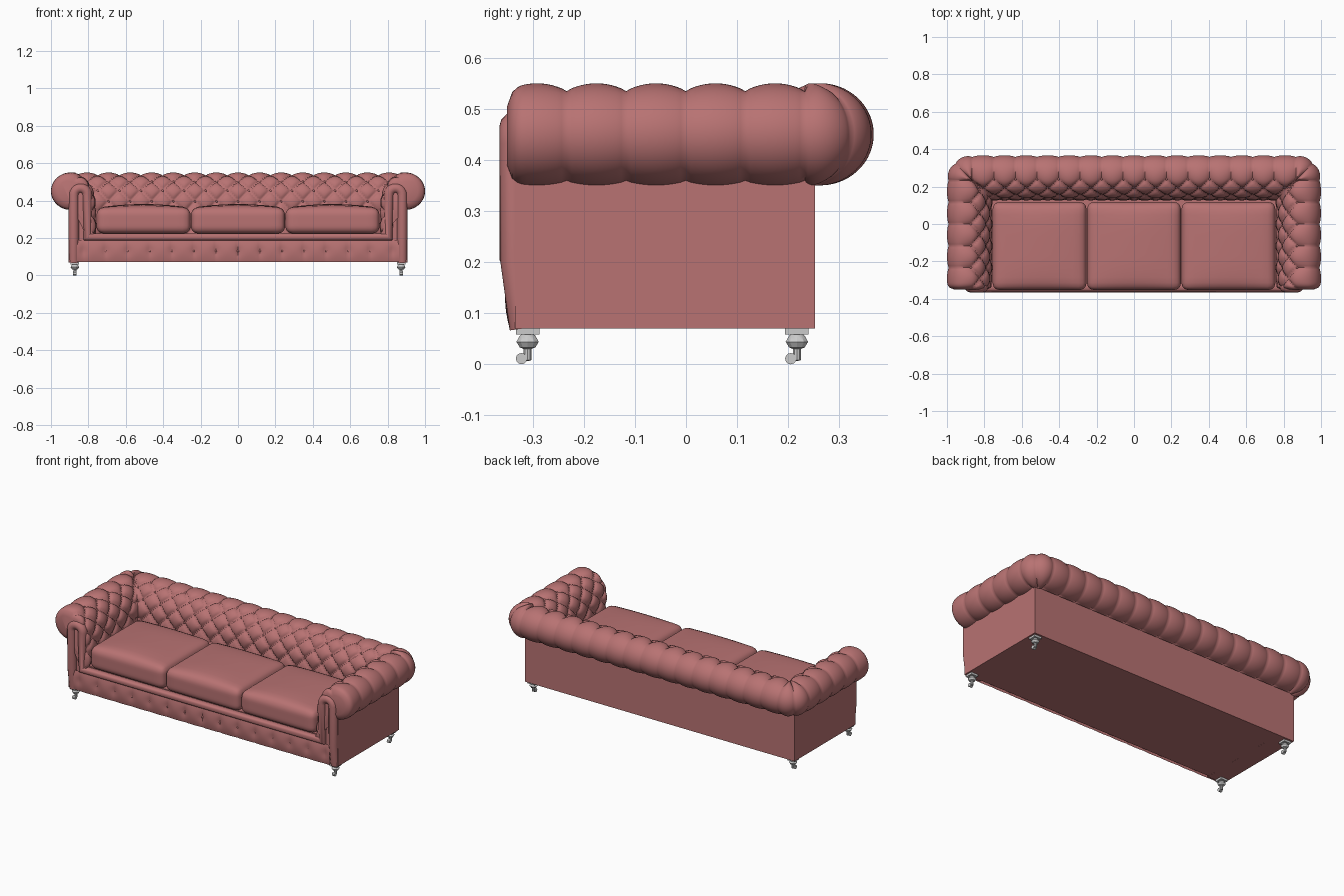
import bpy, bmesh, math
from mathutils import Matrix, Vector

if "Cube" in bpy.data.objects:
    bpy.data.objects.remove(bpy.data.objects["Cube"])

def material(name, col):
    m = bpy.data.materials.new(name)
    m.diffuse_color = col
    m.use_nodes = True
    m.node_tree.nodes["Principled BSDF"].inputs["Base Color"].default_value = m.diffuse_color
    return m

LEATHER = material("rose_leather", (0.48, 0.17, 0.17, 1))

def smooth(ob, angle):
    bpy.ops.object.select_all(action='DESELECT')
    ob.select_set(True)
    bpy.context.view_layer.objects.active = ob
    bpy.ops.object.shade_smooth_by_angle(angle=math.radians(angle))

def finish(name, bm, mat=LEATHER, angle=50):
    bmesh.ops.recalc_face_normals(bm, faces=bm.faces)
    me = bpy.data.meshes.new(name)
    bm.to_mesh(me)
    bm.free()
    ob = bpy.data.objects.new(name, me)
    bpy.context.collection.objects.link(ob)
    if mat:
        me.materials.append(mat)
    smooth(ob, angle)
    return ob

def add_box(bm, x0, x1, y0, y1, z0, z1):
    m = Matrix.Translation(((x0+x1)/2, (y0+y1)/2, (z0+z1)/2)) @ Matrix.Diagonal((x1-x0, y1-y0, z1-z0, 1))
    bmesh.ops.create_cube(bm, size=1, matrix=m)

def grid(bm, rows):
    vs = [[bm.verts.new(p) for p in r] for r in rows]
    for a, b in zip(vs, vs[1:]):
        for j in range(len(a)-1):
            bm.faces.new((a[j], b[j], b[j+1], a[j+1]))
    return vs

# Cross-section of arms and back: (offset from roll centre, height)
prof = [(-0.14, 0.2), (-0.135, 0.38)]
prof += [(-0.135*math.cos(a), 0.38+0.17*math.sin(a)) for a in (math.pi/2*i/30 for i in range(1, 31))]
prof += [(0.105*math.sin(a), 0.45+0.1*math.cos(a)) for a in (math.pi*i/40 for i in range(1, 41))]
cum = [0]
for p, q in zip(prof, prof[1:]):
    cum.append(cum[-1]+math.dist(p, q))

def at(t):
    t = max(0, min(cum[-1], t))
    k = max(i for i in range(len(prof)-1) if cum[i] <= t)
    f = (t-cum[k])/(cum[k+1]-cum[k])
    return [prof[k][i]+f*(prof[k+1][i]-prof[k][i]) for i in (0, 1)]

D0, ROW = -0.03, 0.065                       # corner pivot offset, button row spacing
T0 = next(c for c, p in zip(cum, prof) if p[0] >= D0)
ARM, BACK, Y0, YP, XP = 5, 15, -0.35, 0.2325, 0.865
PA, PB = (YP-Y0)/ARM, 2*XP/BACK              # pleat pitch on arms and back
TOTAL = 2*ARM+4+BACK

def pillow(u, v):
    if v >= 0:
        s = abs(math.sin(math.pi*(u+v/2))*math.sin(math.pi*(u-v/2)))
        return -0.022*(1-s**0.35)
    return -(0.009+0.013*max(0, 1+v/1.2))*(1-abs(math.sin(math.pi*u))**0.7)

def surface(u, v):
    side = -1
    if u > TOTAL/2:
        u, side = TOTAL-u, 1
    t = T0-v*ROW
    d, z = at(t)
    a, b = at(t-0.006), at(t+0.006)
    n = Vector((-(b[1]-a[1]), b[0]-a[0])).normalized()
    cut = min(d-D0, 0)
    ue = u
    if u <= ARM+1:
        ue = min(u, ARM+cut/PA) if cut < 0 else u
    else:
        ue = max(u, ARM+2-cut/PB) if cut < 0 else u
    h = pillow(ue, v)
    e = max(0, 0.03-u*PA)                    # rounded front end
    h -= 0.03-math.sqrt(max(0, 0.0009-e*e))
    d += n[0]*h
    z += n[1]*h
    r = d-D0
    c = min(r, 0)
    if u <= ARM:
        x, y = XP+r, min(Y0+u*PA, YP+c)
    elif u < ARM+2:
        g = (u-ARM)*math.pi/4
        x, y = (XP+r*math.cos(g), YP+r*math.sin(g)) if r > 0 else (XP+r, YP+r)
    else:
        x, y = min(XP-(u-ARM-2)*PB, XP+c), YP+r
    return Vector((side*x, y, z))

# Tufted arms and back, one sweep
N = 12
vhi, vlo = math.ceil(T0/ROW*6), math.floor((T0-cum[-1])/ROW*6)
bm = bmesh.new()
vs = grid(bm, [[surface(i/N, k/6) for k in range(vhi, vlo-1, -1)] for i in range(TOTAL*N+1)])
bm.faces.new(vs[0])
bm.faces.new(vs[-1])
bmesh.ops.remove_doubles(bm, verts=bm.verts, dist=0.0004)
finish("tufted_arms_and_back", bm, angle=55)

# Buttons of the tufting
bm = bmesh.new()
for row in range(0, 5):
    for i in range(1, TOTAL):
        u = i + (0.5 if row % 2 else 0)
        cut = row*0.35
        if any(c-cut < u < c+2+cut for c in (ARM, TOTAL-ARM-2)) or u > TOTAL-0.6:
            continue
        bmesh.ops.create_icosphere(bm, subdivisions=1, radius=0.008, matrix=Matrix.Translation(surface(u, row)))
finish("back_buttons", bm)

# Plain outer shell: U-shaped walls, and seat base
bm = bmesh.new()
half = [(0.905, -0.335), (0.905, 0.252)]
inner = [(0.795, 0.16), (0.795, -0.335)]
outline = half + [(-x, y) for x, y in half[::-1]] + [(-x, y) for x, y in inner[::-1]] + inner
f = bm.faces.new([bm.verts.new((x, y, 0.07)) for x, y in outline])
top = bmesh.ops.extrude_face_region(bm, geom=[f])
bmesh.ops.translate(bm, vec=(0, 0, 0.3), verts=[g for g in top["geom"] if isinstance(g, bmesh.types.BMVert)])
finish("outer_shell", bm, angle=30)
bm = bmesh.new()
add_box(bm, -0.8, 0.8, -0.325, 0.165, 0.0702, 0.225)
finish("seat_base", bm, angle=30)

# Tufted front panel with a single row of buttons
bm = bmesh.new()
P = 0.118
def panel(x, z):
    w = (z-0.07)/0.12
    pleat = 1-abs(math.sin(math.pi*x/P))**0.5
    near = math.exp(-((z-0.13)/0.03)**2)
    return Vector((x, -0.338-0.016*math.sin(math.pi*min(1, 0.15+0.7*w))+pleat*(0.004+0.012*near), z))
grid(bm, [[panel(-0.86+1.72*i/176, 0.07+0.12*k/12) for k in range(13)] for i in range(177)])
for i in range(-6, 7):
    bmesh.ops.create_icosphere(bm, subdivisions=1, radius=0.008, matrix=Matrix.Translation(panel(i*P, 0.13)))
finish("front_panel", bm)

# Padded roll: up each arm front, over the arch, and along the seat front
pts = [(-0.878, -0.318, 0.07), (-0.878, -0.336, 0.2), (-0.878, -0.338, 0.43)]
pts += [(-0.842-0.036*math.cos(a), -0.338, 0.43+0.036*math.sin(a)) for a in (math.pi*i/10 for i in range(1, 11))]
pts += [(-0.806, -0.338, 0.205)]
pts += [(-x, y, z) for x, y, z in pts[::-1]]
cu = bpy.data.curves.new("front_roll", 'CURVE')
cu.dimensions = '3D'
cu.bevel_depth, cu.bevel_resolution, cu.use_fill_caps = 0.027, 4, True
sp = cu.splines.new('POLY')
sp.points.add(len(pts)-1)
for p, co in zip(sp.points, pts):
    p.co = (*co, 1)
cu.materials.append(LEATHER)
roll = bpy.data.objects.new("front_roll", cu)
bpy.context.collection.objects.link(roll)
roll.select_set(True)
bpy.context.view_layer.objects.active = roll
bpy.ops.object.select_all(action='DESELECT')
roll.select_set(True)
bpy.ops.object.convert(target='MESH')
smooth(bpy.context.view_layer.objects.active, 50)

# Three crowned seat cushions
for name, cx in (("left", -0.505), ("middle", 0), ("right", 0.505)):
    bm = bmesh.new()
    bmesh.ops.create_cube(bm, size=2)
    bmesh.ops.subdivide_edges(bm, edges=bm.edges, cuts=15, use_grid_fill=True)
    H, R = Vector((0.2515, 0.236, 0.069)), 0.04
    for v in bm.verts:
        n = v.co.copy()
        p = Vector([math.sin(c*math.pi/2)*h for c, h in zip(n, H)])
        core = Vector([max(-h+R, min(h-R, c)) for c, h in zip(p, H)])
        if (p-core).length > 1e-6:
            p = core+(p-core).normalized()*R
        if p.z > 0:
            p.z += 0.02*(1-(p.x/H.x)**2)*(1-(p.y/H.y)**4)
        v.co = p+Vector((cx, -0.118, 0.292))
    finish(name+"_seat_cushion", bm)

# Casters: plate, turned bulb and stem, small wheel
lathe = [(0.01, 0.06), (0.016, 0.056), (0.023, 0.044), (0.016, 0.033), (0.008, 0.03), (0.008, 0.008), (0, 0.006)]
for sx, side in ((-1, "left"), (1, "right")):
    for y, end in ((-0.31, "front"), (0.217, "back")):
        x = sx*0.872
        bm = bmesh.new()
        add_box(bm, x-0.023, x+0.023, y-0.023, y+0.023, 0.058, 0.0705)
        grid(bm, [[(x+r*math.cos(a), y+r*math.sin(a), z) for r, z in lathe]
                  for a in (math.tau*i/10 for i in range(11))])
        bmesh.ops.remove_doubles(bm, verts=bm.verts, dist=0.0001)
        bmesh.ops.create_cone(bm, cap_ends=True, segments=12, radius1=0.011, radius2=0.011, depth=0.018,
                              matrix=Matrix.Translation((x, y-0.012, 0.011)) @ Matrix.Rotation(math.pi/2, 4, 'Y'))
        finish(f"{end}_{side}_caster", bm, None, 30)
